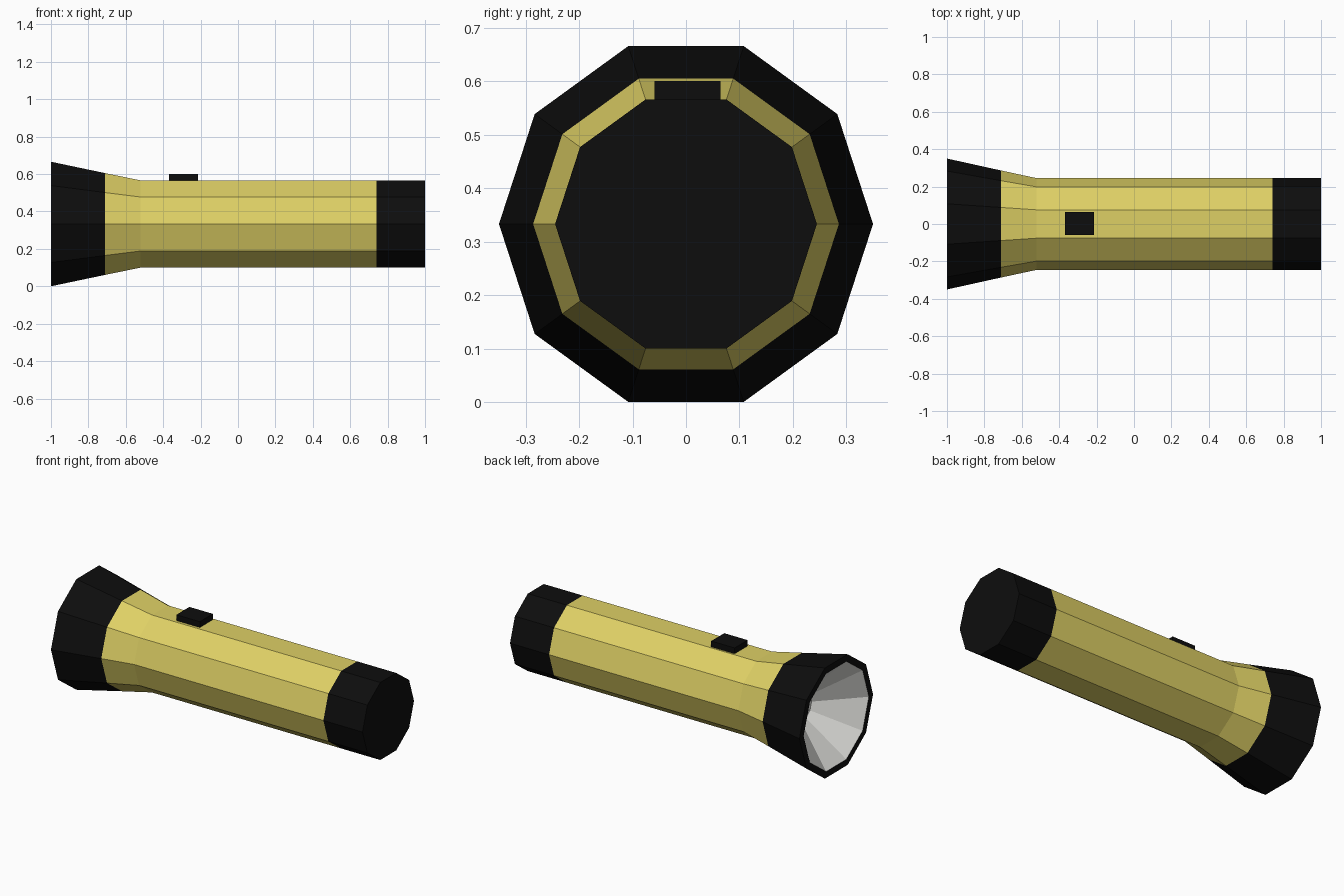
import bpy, bmesh, math

if "Cube" in bpy.data.objects:
    bpy.data.objects.remove(bpy.data.objects["Cube"])

SIDES = 10
AXIS_Z = 0.333


def material(name, rgb):
    m = bpy.data.materials.new(name)
    m.diffuse_color = (*rgb, 1)
    m.use_nodes = True
    m.node_tree.nodes["Principled BSDF"].inputs["Base Color"].default_value = m.diffuse_color
    return m


yellow = material("yellow plastic", (0.73, 0.63, 0.13))
black = material("black rubber", (0.004, 0.004, 0.004))
white = material("reflector white", (0.76, 0.76, 0.73))


def finish(bm, name, mat):
    bmesh.ops.recalc_face_normals(bm, faces=bm.faces)
    mesh = bpy.data.meshes.new(name)
    bm.to_mesh(mesh)
    bm.free()
    mesh.materials.append(mat)
    ob = bpy.data.objects.new(name, mesh)
    bpy.context.collection.objects.link(ob)
    return ob


def lathe(name, profile, mat, cap_start=False, cap_end=False, flip=False):
    """Ten-sided surface around the x axis from (x, radius) points."""
    bm = bmesh.new()
    rings = []
    for x, r in profile:
        rings.append([bm.verts.new((x, r * math.cos(a), AXIS_Z + r * math.sin(a)))
                      for a in (i * math.tau / SIDES for i in range(SIDES))])
    for a, b in zip(rings, rings[1:]):
        for i in range(SIDES):
            j = (i + 1) % SIDES
            bm.faces.new((a[i], a[j], b[j], b[i]))
    if cap_start:
        bm.faces.new(rings[0])
    if cap_end:
        bm.faces.new(rings[-1])
    ob = finish(bm, name, mat)
    if flip:
        ob.data.flip_normals()
    return ob


# Yellow barrel with flared neck
lathe("barrel", [(-0.71, 0.286), (-0.52, 0.245), (0.74, 0.245)], yellow)

# Black head, with the front rim turned inward
lathe("head", [(-0.71, 0.286), (-1.0, 0.35), (-1.0, 0.31)], black)

# White reflector bowl, facing out of the head
lathe("reflector", [(-1.0, 0.31), (-0.78, 0.08)], white, cap_end=True, flip=True)

# Black tail cap
lathe("tail_cap", [(0.74, 0.245), (1.0, 0.245)], black, cap_end=True)

# Switch block on top of the barrel
bm = bmesh.new()
bmesh.ops.create_cube(bm, size=1)
bmesh.ops.scale(bm, vec=(0.156, 0.124, 0.05), verts=bm.verts)
bmesh.ops.translate(bm, vec=(-0.291, 0.003, 0.576), verts=bm.verts)
finish(bm, "switch", black)

# Face normals: open shells are oriented by their radial direction
for name, sign in (("barrel", 1), ("head", 1), ("reflector", -1), ("tail_cap", 1)):
    mesh = bpy.data.objects[name].data
    f = mesh.polygons[0]
    c = f.center
    if (f.normal.y * c.y + f.normal.z * (c.z - AXIS_Z)) * sign < 0:
        mesh.flip_normals()
